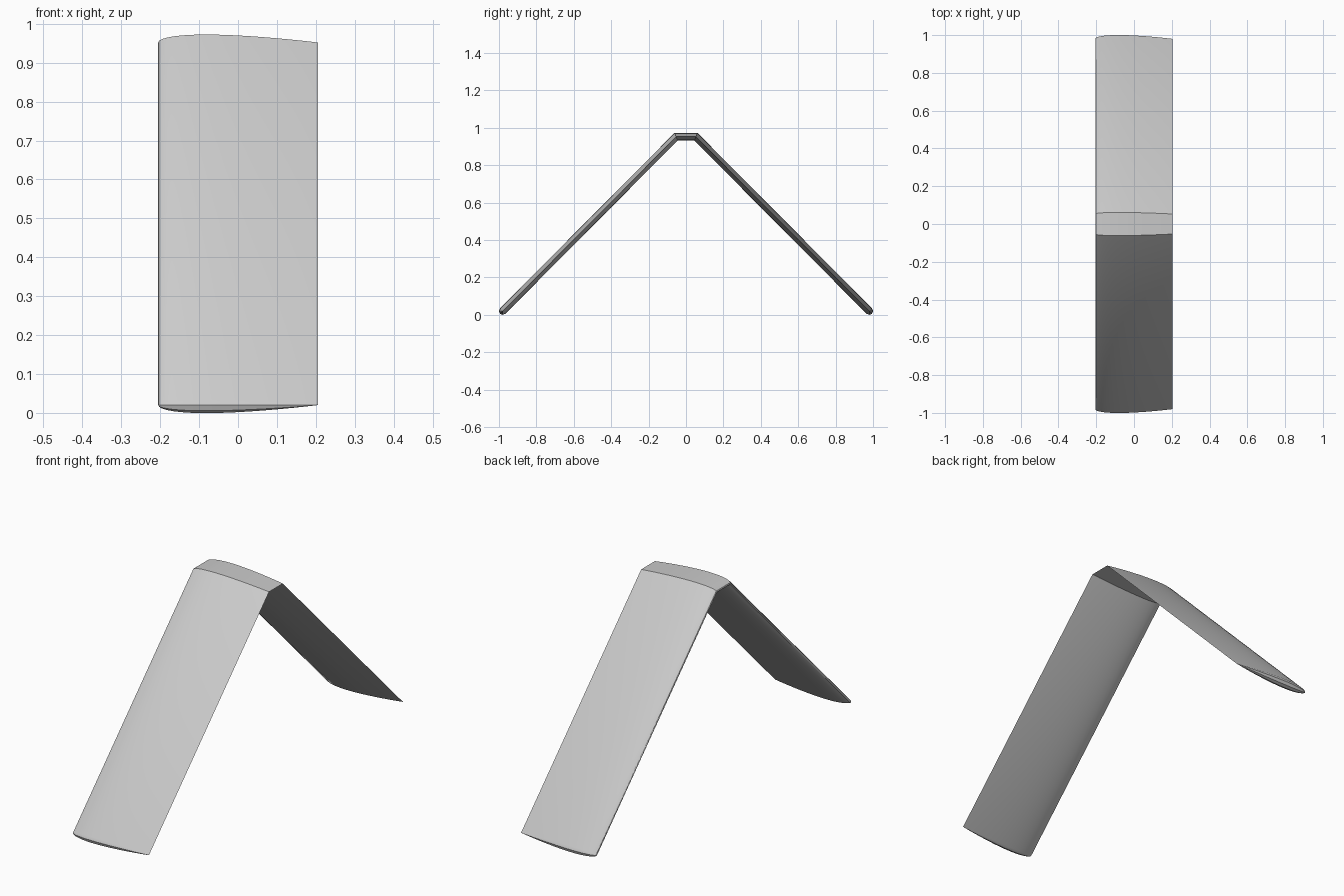
import bpy
import bmesh
from math import cos, sin, tan, pi, radians, sqrt

if "Cube" in bpy.data.objects:
    bpy.data.objects.remove(bpy.data.objects["Cube"], do_unlink=True)

CHORD, THICKNESS = 0.41, 0.1
KINK_Y, KINK_Z = 0.053, 0.952     # centre line where the arms bend down
TIP_Y, TIP_Z = 0.98, 0.02         # centre line at the arm ends
STATIONS, CAP_STEPS = 20, 4

grey = bpy.data.materials.new("light grey")
grey.use_nodes = True
colour = (0.6, 0.6, 0.6, 1)
grey.diffuse_color = colour
grey.node_tree.nodes["Principled BSDF"].inputs["Base Color"].default_value = colour


def half_thickness(u):
    """Symmetric wing section with a closed trailing edge."""
    return 5 * THICKNESS * CHORD * (0.2969 * sqrt(u) - 0.126 * u - 0.3516 * u**2
                                    + 0.2843 * u**3 - 0.1036 * u**4)


def outline(t):
    """Bent strip of half thickness t with rounded tips, as (y, z) points."""
    miter = t * tan(radians(22.5))
    angles = [radians(-45) + pi * i / CAP_STEPS for i in range(CAP_STEPS + 1)]
    # Front half runs from the underside, round the tip, to the top
    half = [(KINK_Y - miter, KINK_Z - t)]
    half += [(TIP_Y + t * cos(a - pi / 2), TIP_Z + t * sin(a - pi / 2)) for a in angles]
    half += [(KINK_Y + miter, KINK_Z + t)]
    return [(-y, z) for y, z in half] + half[::-1]


# Loft the bent strip from the leading to the trailing edge
bm = bmesh.new()
rows = []
for i in range(STATIONS + 1):
    u = (1 - cos(pi * i / STATIONS)) / 2
    t = max(half_thickness(u), 0) if 0 < i < STATIONS else 0
    rows.append([bm.verts.new((CHORD * (u - 0.5), y, z)) for y, z in outline(t)])
for a, b in zip(rows, rows[1:]):
    for j in range(len(a)):
        k = (j + 1) % len(a)
        bm.faces.new((a[j], a[k], b[k], b[j]))

# Close the thin edges
bmesh.ops.remove_doubles(bm, verts=bm.verts, dist=0.00001)
bmesh.ops.recalc_face_normals(bm, faces=bm.faces)

mesh = bpy.data.meshes.new("bent_wing")
bm.to_mesh(mesh)
bm.free()
mesh.materials.append(grey)
wing = bpy.data.objects.new("bent_wing", mesh)
bpy.context.collection.objects.link(wing)

bpy.ops.object.select_all(action="DESELECT")
wing.select_set(True)
bpy.context.view_layer.objects.active = wing
bpy.ops.object.shade_smooth_by_angle(angle=radians(30))
